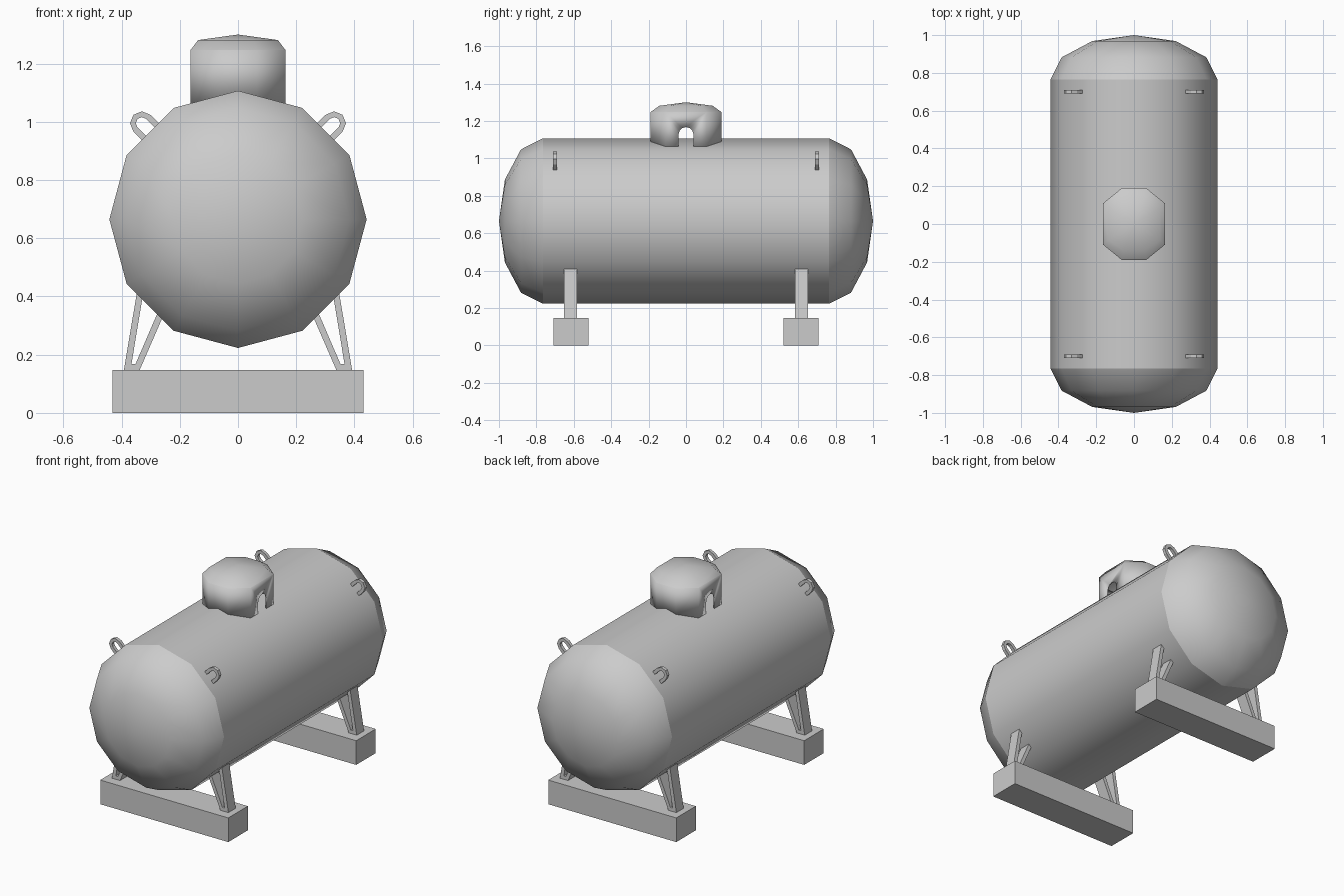
import bpy, bmesh
from math import sin, cos, pi, radians, sqrt

if "Cube" in bpy.data.objects:
    bpy.data.objects.remove(bpy.data.objects["Cube"])

R, CZ, SIDES = 0.442, 0.665, 12      # tank radius, axis height, facets
BODY, CAP = 0.765, 0.235             # half length of barrel, depth of end cap


def finish(name, bm, smooth=None):
    bmesh.ops.recalc_face_normals(bm, faces=bm.faces)
    me = bpy.data.meshes.new(name)
    bm.to_mesh(me)
    bm.free()
    ob = bpy.data.objects.new(name, me)
    bpy.context.collection.objects.link(ob)
    if smooth:
        me.shade_smooth()
        me.set_sharp_from_angle(angle=radians(smooth))
    return ob


def bridge(bm, a, b):
    n = len(a)
    for i in range(n):
        bm.faces.new((a[i], a[(i + 1) % n], b[(i + 1) % n], b[i]))


def fan(bm, ring, tip):
    n = len(ring)
    for i in range(n):
        bm.faces.new((ring[i], ring[(i + 1) % n], tip))


def tank_ring(bm, r, y):
    return [bm.verts.new((r * cos(2 * pi * i / SIDES), y, CZ + r * sin(2 * pi * i / SIDES)))
            for i in range(SIDES)]


def plate(name, outline, y, width):
    """Extrude an x-z outline along y."""
    bm = bmesh.new()
    a, b = ([bm.verts.new((x, y + s * width / 2, z)) for x, z in outline] for s in (-1, 1))
    bridge(bm, a, b)
    bm.faces.new(a)
    bm.faces.new(b)
    return finish(name, bm)


# tank barrel
bm = bmesh.new()
bridge(bm, tank_ring(bm, R, -BODY), tank_ring(bm, R, BODY))
finish("tank_barrel", bm, 40)

# elliptical end caps
for side, s in (("front", -1), ("back", 1)):
    bm = bmesh.new()
    rings = [tank_ring(bm, R * cos(t), s * (BODY + CAP * sin(t))) for t in (0, pi / 6, pi / 3)]
    bridge(bm, rings[0], rings[1])
    bridge(bm, rings[1], rings[2])
    fan(bm, rings[2], bm.verts.new((0, s * (BODY + CAP), CZ)))
    finish(side + "_end_cap", bm, 40)

# valve hood: stretched octagon with an arched opening on each flank
HX, HY, TOP = 0.163, 0.19, 1.247
plan = [(HX, -0.11), (HX, 0.11), (0.065, HY), (-0.065, HY),
        (-HX, 0.11), (-HX, -0.11), (-0.065, -HY), (0.065, -HY)]
bm = bmesh.new()
low = [bm.verts.new((x, y, 1.055 if abs(x) == HX else 1.08)) for x, y in plan]
high = [bm.verts.new((x, y, TOP)) for x, y in plan]
for i in range(8):
    j = (i + 1) % 8
    notch = []
    if i in (0, 4):
        s = 1 if i == 0 else -1
        arch = [(-0.04, 1.055)] + [(-0.04 * cos(pi * k / 6), 1.127 + 0.04 * sin(pi * k / 6))
                                   for k in range(7)] + [(0.04, 1.055)]
        notch = [bm.verts.new((s * HX, s * y, z)) for y, z in arch]
    bm.faces.new([low[i]] + notch + [low[j], high[j], high[i]])
wall = finish("valve_hood_wall", bm, 50)
mod = wall.modifiers.new("thickness", 'SOLIDIFY')
mod.thickness, mod.offset = 0.006, -1

# valve hood lid
bm = bmesh.new()
rim = [bm.verts.new((x, y, TOP)) for x, y in plan]
crown = [bm.verts.new((x * 0.84, y * 0.75, 1.281)) for x, y in plan]
bridge(bm, rim, crown)
fan(bm, crown, bm.verts.new((0, 0, 1.3)))
finish("valve_hood_lid", bm, 60)

# lifting lugs: U shapes standing radially at 45 degrees
def lug_outline(sx):
    def arc(r):
        return [(0.467 + r * sin(pi * k / 4), r * cos(pi * k / 4)) for k in range(5)]
    pts = [(0.415, 0.041)] + arc(0.041) + [(0.415, -0.041), (0.415, -0.021)]
    pts += arc(0.021)[::-1] + [(0.415, 0.021)]
    q = sqrt(0.5)
    return [(sx * (r - t) * q, CZ + (r + t) * q) for r, t in pts]


# V-shaped legs, standing on the feet and reaching into the tank
leg = [(0.392, 0.147), (0.343, 0.44), (0.321, 0.44), (0.366, 0.168),
       (0.352, 0.168), (0.265, 0.37), (0.241, 0.37), (0.338, 0.147)]
foot = [(-0.431, 0), (0.431, 0), (0.431, 0.147), (-0.431, 0.147)]

for end, sy in (("front", -1), ("back", 1)):
    plate(end + "_foot", foot, sy * 0.615, 0.188)
    for side, sx in (("left", -1), ("right", 1)):
        plate(f"{end}_{side}_leg", [(sx * x, z) for x, z in leg], sy * 0.617, 0.07)
        plate(f"{end}_{side}_lifting_lug", lug_outline(sx), sy * 0.7, 0.02)
